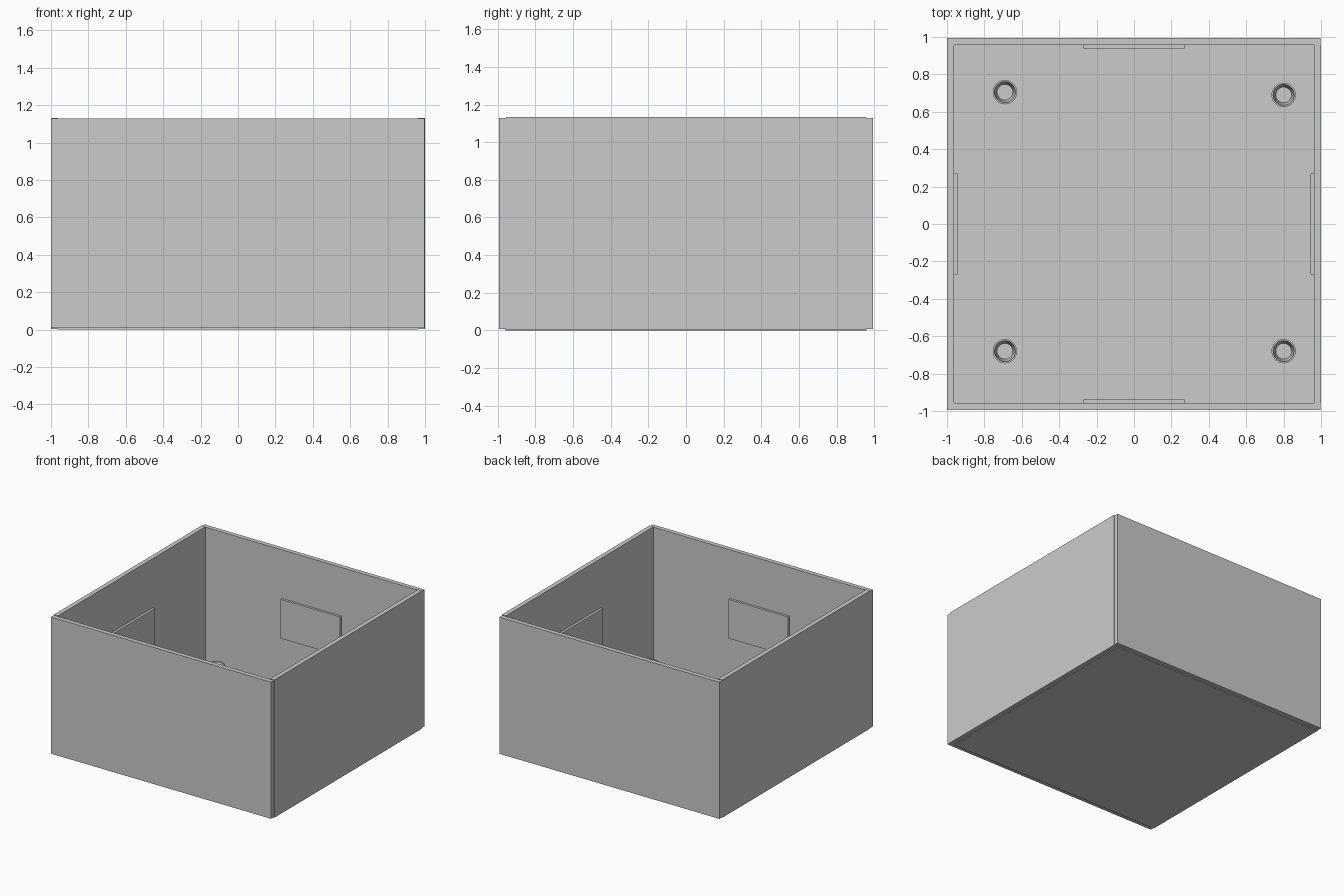
import bpy, bmesh, math

if "Cube" in bpy.data.objects:
    bpy.data.objects.remove(bpy.data.objects["Cube"])

T = 0.037          # panel thickness
IN = 0.963         # inner face of the walls
FLOOR = 0.037      # top of the floor


def box(name, lo, hi):
    bm = bmesh.new()
    bmesh.ops.create_cube(bm, size=1)
    for v in bm.verts:
        v.co = [(a + b) / 2 + c * (b - a) for a, b, c in zip(lo, hi, v.co)]
    me = bpy.data.meshes.new(name)
    bm.to_mesh(me)
    bm.free()
    ob = bpy.data.objects.new(name, me)
    bpy.context.collection.objects.link(ob)
    return ob


def lathe(name, profile, loc, n=32):
    # revolve an (r, z) profile around z
    bm = bmesh.new()
    rings = [[bm.verts.new((r * math.cos(2 * math.pi * i / n),
                            r * math.sin(2 * math.pi * i / n), z))
              for i in range(n)] for r, z in profile]
    for a, b in zip(rings, rings[1:]):
        for i in range(n):
            j = (i + 1) % n
            bm.faces.new((a[i], a[j], b[j], b[i]))
    bm.faces.new(rings[-1])
    me = bpy.data.meshes.new(name)
    bm.to_mesh(me)
    bm.free()
    ob = bpy.data.objects.new(name, me)
    ob.location = loc
    bpy.context.collection.objects.link(ob)
    bpy.context.view_layer.objects.active = ob
    ob.select_set(True)
    bpy.ops.object.shade_smooth_by_angle(angle=math.radians(30))
    ob.select_set(False)


# floor panel, set slightly below the walls
box("floor_panel", (-IN, -IN + 0.005, 0), (IN, IN - 0.005, FLOOR))

# walls: front and back span the full width, sides fit between them
for s, side in ((-1, "front"), (1, "back")):
    y = sorted((s * 0.957, s * 0.994))
    box(side + "_wall", (-1, y[0], 0.008), (0.996, y[1], 1.128))
    y = sorted((s * 0.938, s * 0.957))
    box(side + "_pad", (-0.27, y[0], 0.41), (0.27, y[1], 0.73))
for s, side in ((-1, "left"), (1, "right")):
    x = sorted((s * IN, s * 1.0))
    box(side + "_wall", (x[0], -0.957, 0.004), (x[1], 0.957, 1.133))
    x = sorted((s * 0.943, s * IN))
    box(side + "_pad", (x[0], -0.27, 0.41), (x[1], 0.27, 0.73))

# hollow standoffs with tapered bores
boss = [(0.065, FLOOR), (0.065, 0.17), (0.056, 0.17), (0.042, FLOOR + 0.002)]
for i, (x, y) in enumerate([(-0.69, 0.705), (0.8, 0.69), (-0.69, -0.68), (0.8, -0.68)]):
    lathe(f"standoff_{i + 1}", boss, (x, y, 0))
